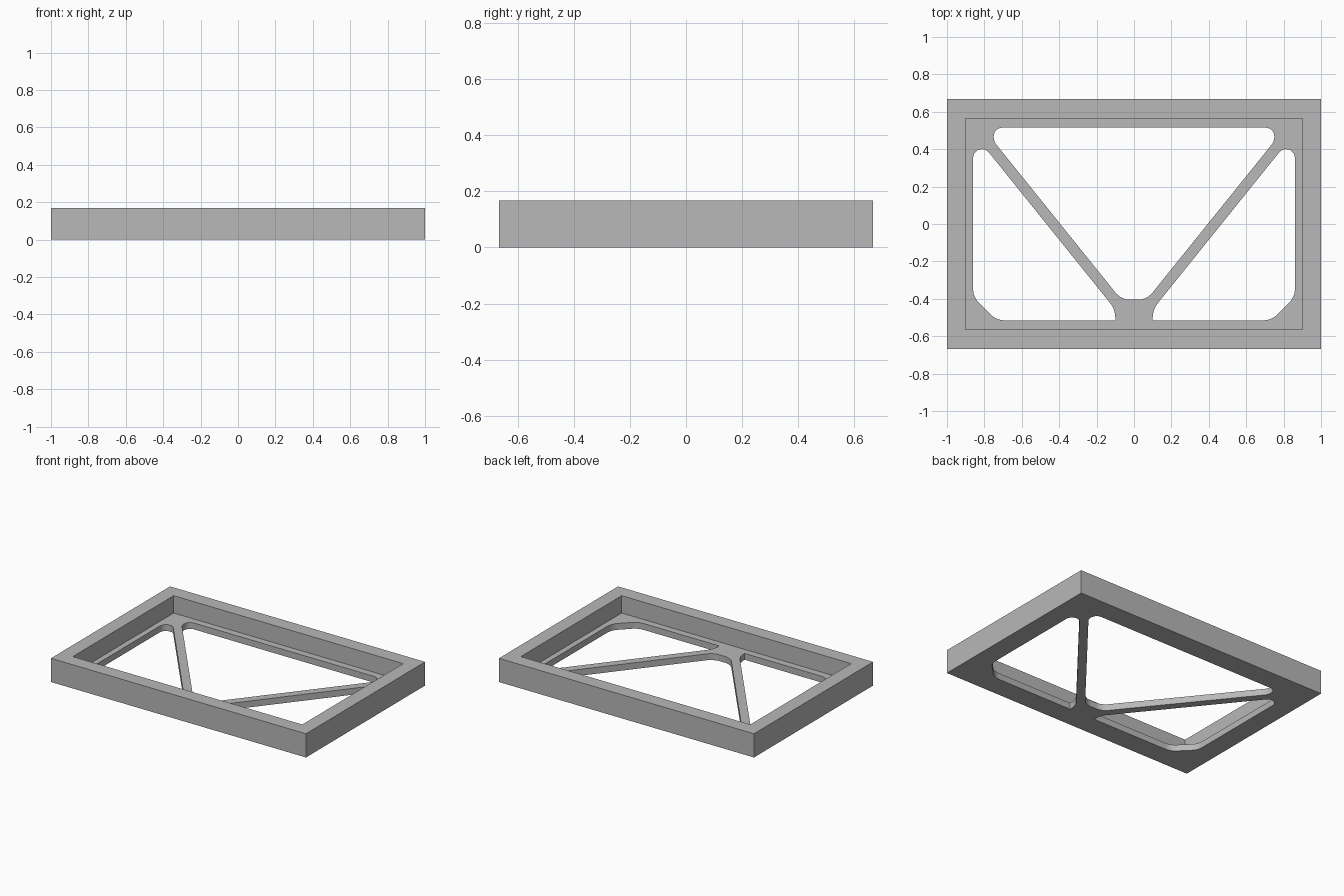
import bpy
import bmesh
import math
from mathutils import Vector

cube = bpy.data.objects.get("Cube")
if cube:
    bpy.data.objects.remove(cube, do_unlink=True)

HEIGHT, FLOOR = 0.168, 0.045

grey = bpy.data.materials.new("plain grey")
grey.use_nodes = True
COLOUR = (0.48, 0.48, 0.48, 1)
grey.diffuse_color = COLOUR
grey.node_tree.nodes["Principled BSDF"].inputs["Base Color"].default_value = COLOUR


def rounded(corners, steps=6):
    """Outline from (x, y, radius) corners, each replaced by a tangent arc."""
    out = []
    n = len(corners)
    for i, (x, y, r) in enumerate(corners):
        p = Vector((x, y))
        if r == 0:
            out.append(p)
            continue
        a = (Vector(corners[i - 1][:2]) - p).normalized()
        b = (Vector(corners[(i + 1) % n][:2]) - p).normalized()
        half = a.angle(b) / 2
        centre = p + (a + b).normalized() * r / math.sin(half)
        start = p + a * r / math.tan(half) - centre
        end = p + b * r / math.tan(half) - centre
        sweep = start.angle(end)
        for k in range(steps + 1):
            t = k / steps
            out.append(centre + (start * math.sin((1 - t) * sweep)
                                 + end * math.sin(t * sweep)) / math.sin(sweep))
    return out


def prism(name, outline, z0, z1):
    """Extrude a flat outline from z0 to z1."""
    bm = bmesh.new()
    face = bm.faces.new([bm.verts.new((p[0], p[1], z0)) for p in outline])
    top = bmesh.ops.extrude_face_region(bm, geom=[face])["geom"]
    bmesh.ops.translate(bm, vec=(0, 0, z1 - z0),
                        verts=[v for v in top if isinstance(v, bmesh.types.BMVert)])
    bmesh.ops.recalc_face_normals(bm, faces=bm.faces)
    mesh = bpy.data.meshes.new(name)
    bm.to_mesh(mesh)
    bm.free()
    mesh.materials.append(grey)
    obj = bpy.data.objects.new(name, mesh)
    bpy.context.collection.objects.link(obj)
    return obj


def rect(hx, hy):
    return [(-hx, -hy), (hx, -hy), (hx, hy), (-hx, hy)]


def mirrored(corners):
    return [(-x, y, r) for x, y, r in reversed(corners)]


# Solid block that becomes the tray
tray = prism("tray_frame", rect(1, 0.667), 0, HEIGHT)

# Openings in the floor, leaving a V of two struts
middle_half = [(0.068, -0.405, 0.1), (0.75, 0.442, 0.06), (0.75, 0.515, 0.045)]
side = [(0.10, -0.515, 0), (0.735, -0.515, 0.1), (0.86, -0.39, 0.1),
        (0.86, 0.40, 0.046), (0.79, 0.40, 0.046), (0.10, -0.457, 0.13)]

cutters = [
    prism("pocket_cutter", rect(0.9, 0.565), FLOOR, HEIGHT + 0.1),
    prism("middle_opening_cutter", rounded(middle_half + mirrored(middle_half)), -0.1, HEIGHT),
    prism("left_opening_cutter", rounded(side), -0.1, HEIGHT),
    prism("right_opening_cutter", rounded(mirrored(side)), -0.1, HEIGHT),
]

# Cut the pocket and openings, then drop the cutters
for cutter in cutters:
    mod = tray.modifiers.new(cutter.name, "BOOLEAN")
    mod.operation = "DIFFERENCE"
    mod.solver = "EXACT"
    mod.object = cutter
    cutter.hide_render = True

bpy.ops.object.select_all(action="DESELECT")
bpy.context.view_layer.objects.active = tray
tray.select_set(True)
for cutter in cutters:
    bpy.ops.object.modifier_apply(modifier=cutter.name)
    bpy.data.objects.remove(cutter, do_unlink=True)

# Smooth rounded corners, crisp edges elsewhere
bpy.ops.object.shade_smooth_by_angle(angle=math.radians(30))
